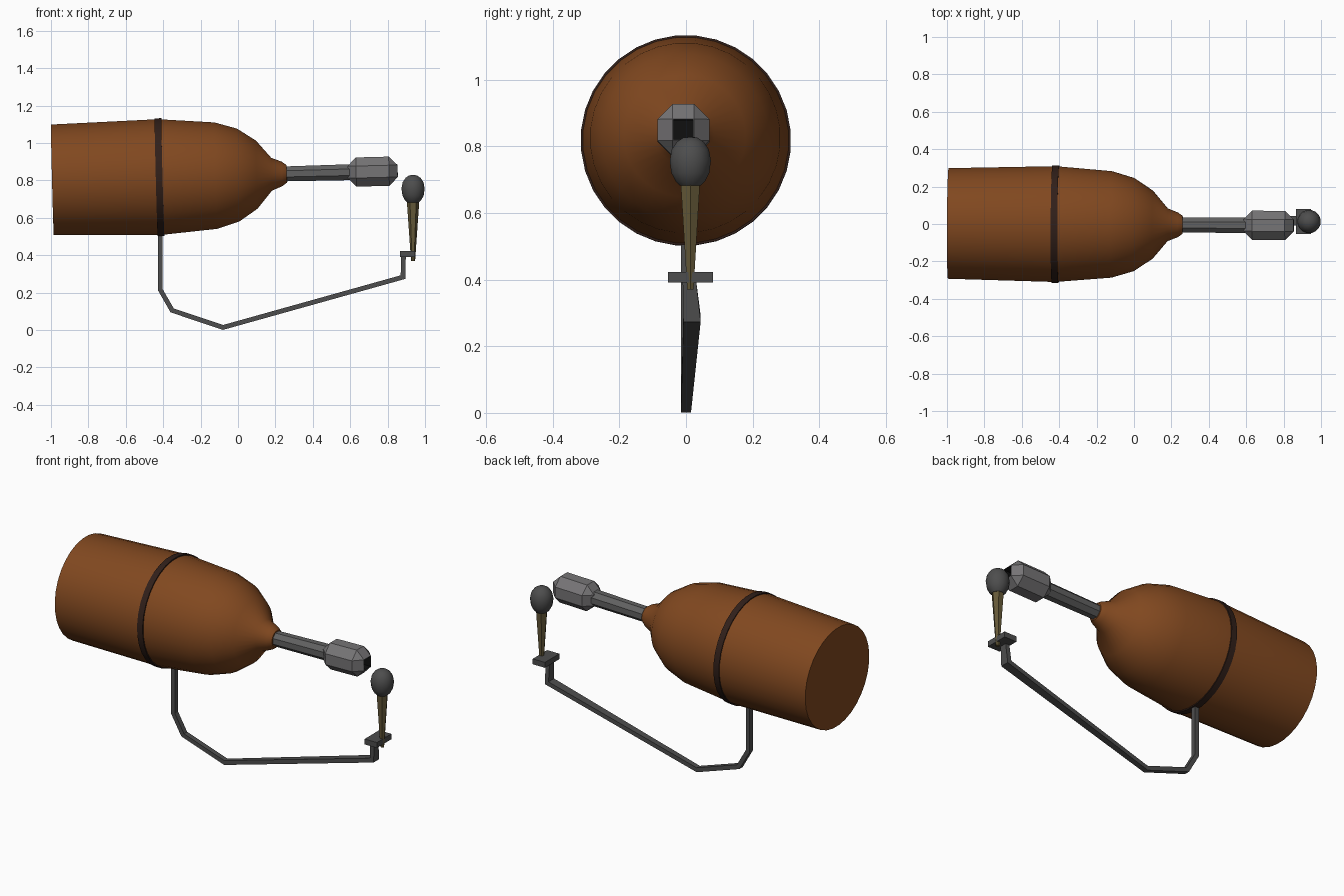
import bpy, bmesh, math
from mathutils import Vector, Matrix

if "Cube" in bpy.data.objects:
    bpy.data.objects.remove(bpy.data.objects["Cube"])


def material(name, rgb):
    m = bpy.data.materials.new(name)
    m.diffuse_color = (*rgb, 1)
    m.use_nodes = True
    m.node_tree.nodes["Principled BSDF"].inputs["Base Color"].default_value = m.diffuse_color
    return m


BROWN = material("brown", (0.22, 0.065, 0.014))
DARK_BROWN = material("dark_brown", (0.030, 0.014, 0.010))
STEEL = material("steel", (0.18, 0.175, 0.18))
TUBE_GREY = material("tube_grey", (0.12, 0.12, 0.12))
IRON = material("iron", (0.075, 0.075, 0.075))
OLIVE = material("olive", (0.13, 0.10, 0.04))
BLACK = material("black", (0.005, 0.005, 0.005))

# The tank and nozzle share one slightly tilted axis (local x)
axis = Vector((1, -0.006, 0.0256)).normalized()
up = Vector((0, 0, 1))
side = up.cross(axis).normalized()
TILT = Matrix((axis, side, axis.cross(side))).transposed().to_4x4()
TILT.translation = (0, -0.003, 0.8286)


def finish(name, bm, mats, matrix=Matrix(), smooth=None):
    bmesh.ops.recalc_face_normals(bm, faces=bm.faces)
    me = bpy.data.meshes.new(name)
    bm.to_mesh(me)
    bm.free()
    for m in mats:
        me.materials.append(m)
    ob = bpy.data.objects.new(name, me)
    bpy.context.collection.objects.link(ob)
    ob.matrix_world = matrix
    if smooth:
        bpy.ops.object.select_all(action='DESELECT')
        ob.select_set(True)
        bpy.context.view_layer.objects.active = ob
        bpy.ops.object.shade_smooth_by_angle(angle=math.radians(smooth))
    return ob


def skin(bm, rings):
    """Join equal rings of points into a capped shell."""
    vs = [[bm.verts.new(p) for p in r] for r in rings]
    n = len(vs[0])
    for a, b in zip(vs, vs[1:]):
        for i in range(n):
            j = (i + 1) % n
            bm.faces.new((a[i], a[j], b[j], b[i]))
    bm.faces.new(vs[0])
    bm.faces.new(vs[-1])


def lathe(name, profile, sides, mat, matrix=TILT, smooth=None):
    """Turn (x, radius) points around the local x axis."""
    bm = bmesh.new()
    ang = [2 * math.pi * (i + 0.5) / sides for i in range(sides)]
    skin(bm, [[(x, r * math.cos(a), r * math.sin(a)) for a in ang] for x, r in profile])
    return finish(name, bm, [mat], matrix, smooth)


# Tank, strap and feed tube
lathe("tank", [(-0.993, 0.297), (-0.42, 0.311), (-0.12, 0.286), (0, 0.25), (0.1, 0.183),
               (0.18, 0.088), (0.235, 0.066), (0.26, 0.048), (0.262, 0.02)], 32, BROWN, smooth=40)
lathe("tank_strap", [(-0.438, 0.30), (-0.438, 0.316), (-0.402, 0.316), (-0.402, 0.30)],
      32, DARK_BROWN, smooth=40)
lathe("feed_tube", [(0.25, 0.043), (0.61, 0.046)], 8, TUBE_GREY)

# Nozzle: chamfered block with a square bore
bm = bmesh.new()
bmesh.ops.create_cube(bm, size=1, matrix=Matrix.Translation((0.72, 0, 0)) @
                      Matrix.Diagonal((0.268, 0.156, 0.156, 1)))
bmesh.ops.bevel(bm, geom=bm.edges[:], offset=0.046, offset_type='OFFSET',
                segments=1, affect='EDGES')
bm.normal_update()
front = max(bm.faces, key=lambda f: f.calc_center_median().x)
bmesh.ops.inset_region(bm, faces=[front], thickness=0.003)
walls = bmesh.ops.extrude_discrete_faces(bm, faces=[front])["faces"]
bmesh.ops.translate(bm, verts=walls[0].verts[:], vec=(-0.1, 0, 0))
inner = set(walls)
for e in walls[0].edges:
    inner.update(e.link_faces)
for f in inner:
    f.material_index = 1
finish("nozzle", bm, [STEEL, BLACK], TILT)

# Bent support arm: rectangular bar with mitred corners
path = [Vector(p) for p in [(-0.415, 0, 0.53), (-0.415, 0, 0.215), (-0.352, 0, 0.105),
                            (-0.08, 0, 0.014), (0.882, 0.018, 0.283), (0.885, 0.01, 0.40)]]
widths = [0.015, 0.015, 0.015, 0.015, 0.026, 0.02]
half = 0.0125
rings = []
for i, p in enumerate(path):
    d0 = (p - path[max(i - 1, 0)]).normalized()
    d1 = (path[min(i + 1, len(path) - 1)] - p).normalized()
    t = (d0 + d1).normalized()
    n = Vector((-t.z, 0, t.x)) * half / max(0.4, t.dot(d1 if i == 0 else d0))
    w = Vector((0, widths[i], 0))
    rings.append([p + n + w, p + n - w, p - n - w, p - n + w])
bm = bmesh.new()
skin(bm, rings)
finish("support_arm", bm, [IRON])

# Holder plate at the end of the arm
bm = bmesh.new()
bmesh.ops.create_cube(bm, size=1, matrix=Matrix.Translation((0.907, 0.014, 0.407)) @
                      Matrix.Diagonal((0.08, 0.135, 0.032, 1)))
finish("holder_plate", bm, [IRON])

# Tapered stick and rounded head standing on the plate
upright = Matrix.Translation((0.936, 0.013, 0)) @ Matrix.Rotation(-math.pi / 2, 4, 'Y')
lathe("stick", [(0.37, 0.011), (0.70, 0.034)], 6, OLIVE, upright)
lathe("head", [(0.682, 0.032), (0.695, 0.045), (0.72, 0.058), (0.757, 0.063), (0.79, 0.057),
               (0.814, 0.041), (0.826, 0.022), (0.829, 0.006)], 16, IRON, upright, smooth=45)
